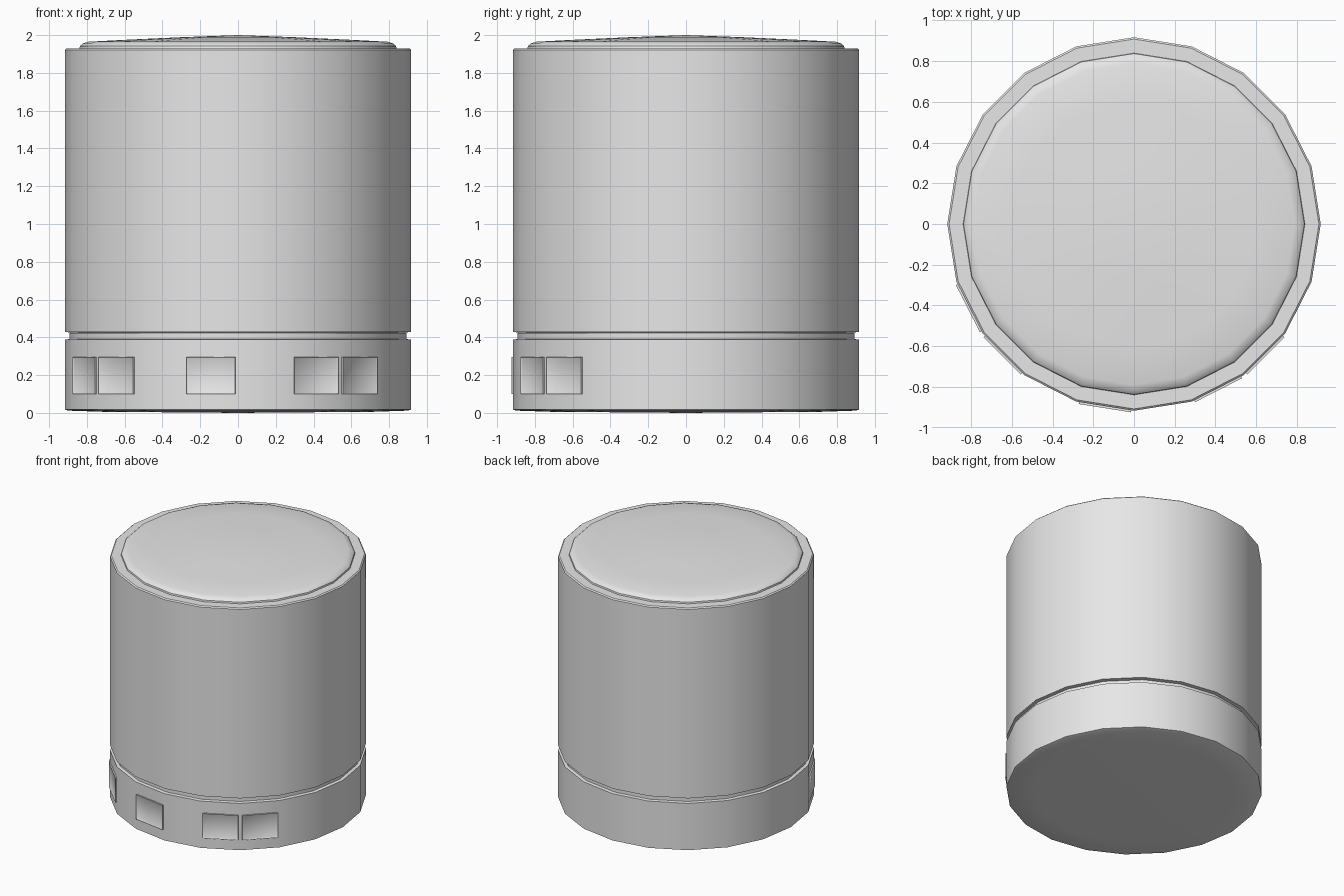
import bpy, bmesh, math
from mathutils import Matrix

SIDES = 20
RADIUS = 0.917
STEP = 2 * math.pi / SIDES

cube = bpy.data.objects.get("Cube")
if cube:
    bpy.data.objects.remove(cube, do_unlink=True)

grey = bpy.data.materials.new("light grey")
grey.use_nodes = True
grey.diffuse_color = (0.8, 0.8, 0.8, 1)
grey.node_tree.nodes["Principled BSDF"].inputs["Base Color"].default_value = (0.8, 0.8, 0.8, 1)


def finish(name, bm, angle):
    mesh = bpy.data.meshes.new(name)
    bmesh.ops.recalc_face_normals(bm, faces=bm.faces)
    bm.to_mesh(mesh)
    bm.free()
    mesh.materials.append(grey)
    ob = bpy.data.objects.new(name, mesh)
    bpy.context.collection.objects.link(ob)
    bpy.ops.object.select_all(action="DESELECT")
    ob.select_set(True)
    bpy.context.view_layer.objects.active = ob
    bpy.ops.object.shade_smooth_by_angle(angle=math.radians(angle))
    return ob


def lathe(name, profile):
    """Turn a (radius, height) profile around the z axis."""
    bm = bmesh.new()
    verts = [bm.verts.new((r, 0, z)) for r, z in profile]
    edges = [bm.edges.new(pair) for pair in zip(verts, verts[1:])]
    bmesh.ops.spin(bm, geom=verts + edges, cent=(0, 0, 0), axis=(0, 0, 1),
                   angle=2 * math.pi, steps=SIDES, use_duplicate=False)
    bmesh.ops.remove_doubles(bm, verts=bm.verts, dist=0.0005)
    return finish(name, bm, 32)


# Base band with a very shallow domed underside
lathe("base", [(0, 0), (0.72, 0.006), (0.9, 0.012), (RADIUS, 0.018),
               (RADIUS, 0.388), (0.88, 0.392)])

# Recessed groove between base and body
lathe("groove", [(0.87, 0.385), (0.893, 0.392), (0.893, 0.422), (0.87, 0.43)])

# Tall body with a flat rim
lathe("body", [(0.87, 0.425), (RADIUS, 0.428), (RADIUS, 1.922),
               (0.908, 1.93), (0.82, 1.93)])

# Domed lid with a rounded shoulder
lathe("lid", [(0.84, 1.925), (0.837, 1.942), (0.822, 1.956), (0.79, 1.965),
              (0.6, 1.975), (0.3, 1.989), (0, 2.0)])

# Framed buttons lying on facets of the base
apothem = RADIUS * math.cos(STEP / 2)
for facet in (-4, -3, -1, 1, 2):
    bm = bmesh.new()
    bmesh.ops.create_cube(bm, size=1)
    bmesh.ops.scale(bm, vec=(0.26, 0.02, 0.195), verts=bm.verts)
    front = [f for f in bm.faces if f.normal.y < -0.9]
    bmesh.ops.inset_region(bm, faces=front, thickness=0.009)
    bmesh.ops.translate(bm, vec=(0, 0.005, 0), verts=front[0].verts)
    place = (Matrix.Rotation((facet + 0.5) * STEP, 4, "Z")
             @ Matrix.Translation((0, -apothem, 0.198)))
    bmesh.ops.transform(bm, matrix=place, verts=bm.verts)
    finish("button", bm, 40)
